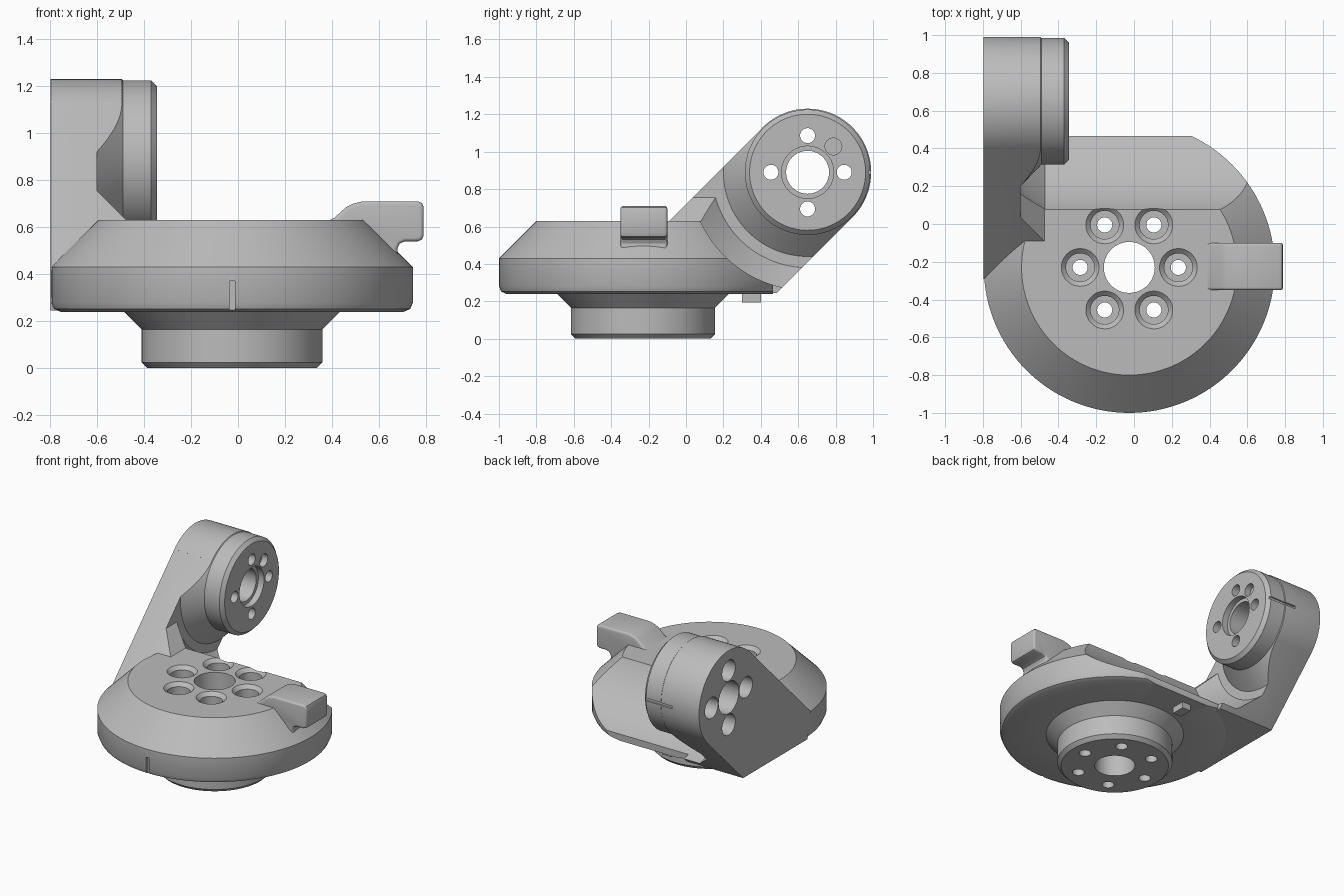
import bpy, bmesh
from math import pi, cos, sin, radians
from mathutils import Matrix

cube = bpy.data.objects.get("Cube")
if cube:
    bpy.data.objects.remove(cube, do_unlink=True)

grey = bpy.data.materials.new("light_grey")
grey.use_nodes = True
tone = (0.5, 0.5, 0.5, 1)
grey.diffuse_color = tone
grey.node_tree.nodes["Principled BSDF"].inputs["Base Color"].default_value = tone

CX, CY = -0.025, -0.23      # base axis
HY, HZ = 0.65, 0.89         # head axis, running along x
HEAD_R = 0.34


def finish(bm, name):
    bmesh.ops.recalc_face_normals(bm, faces=bm.faces)
    mesh = bpy.data.meshes.new(name)
    bm.to_mesh(mesh)
    bm.free()
    mesh.materials.append(grey)
    ob = bpy.data.objects.new(name, mesh)
    bpy.context.collection.objects.link(ob)
    return ob


def lathe(name, profile, matrix, segments=96):
    """Revolve a closed (radius, height) profile around local z."""
    bm = bmesh.new()
    rings = []
    for i in range(segments):
        a = 2 * pi * i / segments
        rings.append([bm.verts.new((r * cos(a), r * sin(a), h)) for r, h in profile])
    n = len(profile)
    for i in range(segments):
        a, b = rings[i], rings[(i + 1) % segments]
        for j in range(n):
            k = (j + 1) % n
            if profile[j][0] or profile[k][0]:
                bm.faces.new((a[j], b[j], b[k], a[k]))
    bmesh.ops.remove_doubles(bm, verts=bm.verts, dist=1e-5)
    bmesh.ops.transform(bm, matrix=matrix, verts=bm.verts)
    return finish(bm, name)


def prism(name, points, axis, lo, hi, bevel=0, both=False):
    """Extrude a profile along x (points are y, z) or y (points are x, z)."""
    bm = bmesh.new()

    def place(p, d):
        return (d, p[0], p[1]) if axis == "x" else (p[0], d, p[1])
    low = [bm.verts.new(place(p, lo)) for p in points]
    high = [bm.verts.new(place(p, hi)) for p in points]
    caps = [bm.faces.new(low), bm.faces.new(high[::-1])]
    for i in range(len(points)):
        j = (i + 1) % len(points)
        bm.faces.new((low[i], high[i], high[j], low[j]))
    if bevel:
        bmesh.ops.recalc_face_normals(bm, faces=bm.faces)
        edges = [e for f in (caps if both else caps[:1]) for e in f.edges]
        bmesh.ops.bevel(bm, geom=edges, offset=bevel, segments=4,
                        profile=0.5, affect="EDGES", clamp_overlap=True)
    return finish(bm, name)


def box(name, x, y, z):
    return prism(name, [(y[0], z[0]), (y[1], z[0]), (y[1], z[1]), (y[0], z[1])], "x", *x)


def upright(x, y):
    return Matrix.Translation((x, y, 0))


def sideways(y, z):
    return Matrix.Translation((0, y, z)) @ Matrix.Rotation(pi / 2, 4, "Y")


def drill(matrix, r, lo, hi):
    return lathe("drill", [(0, lo), (r, lo), (r, hi), (0, hi)], matrix, 40)


def cut(ob, cutters):
    for c in cutters:
        c.hide_render = True
        mod = ob.modifiers.new("cut", "BOOLEAN")
        mod.operation = "DIFFERENCE"
        mod.solver = "EXACT"
        mod.object = c
        bpy.context.view_layer.objects.active = ob
        bpy.ops.object.modifier_apply(modifier=mod.name)


def smooth(ob):
    bpy.ops.object.select_all(action="DESELECT")
    ob.select_set(True)
    bpy.context.view_layer.objects.active = ob
    bpy.ops.object.shade_smooth_by_angle(angle=radians(30))


# Ring-shaped clearance around the head, with conical flanks at the arm
swing = lathe("swing_clearance", [
    (0.335, -0.49), (0.45, -0.6), (0.51, -0.6), (0.63, -0.47), (0.63, 1),
    (0.26, 1), (0.26, -0.295), (0.335, -0.37)], sideways(HY, HZ), 128)

# Turned base: neck, flange and chamfered top
base = lathe("base", [
    (0, 0), (0.36, 0), (0.385, 0.025), (0.385, 0.165), (0.46, 0.24),
    (0.73, 0.24), (0.758, 0.252), (0.77, 0.28), (0.77, 0.43), (0.57, 0.63),
    (0, 0.63)], upright(CX, CY), 128)
base_cutters = [
    swing,
    box("back_trim", (-1, 1), (0.465, 1), (-0.1, 1)),
    box("rim_groove", (-0.037, -0.012), (-1.1, -0.975), (0.2, 0.37)),
    drill(upright(CX, CY), 0.135, -0.1, 1)]
for i in range(6):
    a = i * pi / 3
    spot = upright(CX + 0.26 * cos(a), CY + 0.26 * sin(a))
    base_cutters += [drill(spot, 0.04, -0.1, 1), lathe(
        "counterbore", [(0, 0.35), (0.075, 0.35), (0.075, 0.605), (0.1, 0.63),
                        (0.1, 0.8), (0, 0.8)], spot, 40)]
cut(base, base_cutters)

# Slanted arm with a round head
outline = [(HY + HEAD_R * cos(radians(a)), HZ + HEAD_R * sin(radians(a)))
           for a in range(-45, 136, 4)]
outline += [(0.41, 1.13), (-0.29, 0.43), (-0.25, 0.245), (0.485, 0.245)]
arm = prism("arm", outline, "x", -0.797, -0.345, bevel=0.04)
arm_cutters = [
    swing,
    prism("gusset_trim", [(-0.6, 0.755), (-0.47, 0.625), (-0.47, 0.1),
                          (0.5, 0.1), (0.5, 1.4), (-0.6, 1.4)], "y", -1, 0.2),
    box("head_slot", (-0.58, -0.3), (0.975, 1.1), (0.88, 0.9)),
    drill(sideways(HY, HZ), 0.115, -1, 0),
    drill(sideways(HY, HZ), 0.14, -0.39, 0),
    drill(sideways(HY + 0.138, HZ + 0.138), 0.045, -0.39, 0)]
for i in range(4):
    a = i * pi / 2
    spot = sideways(HY + 0.196 * cos(a), HZ + 0.196 * sin(a))
    arm_cutters += [drill(spot, 0.04, -1, 0), drill(spot, 0.075, -1, -0.5)]
cut(arm, arm_cutters)

# Side lever and the small stop under the base
lever = prism("side_lever", [
    (0.37, 0.62), (0.41, 0.64), (0.46, 0.685), (0.49, 0.7), (0.53, 0.71),
    (0.765, 0.71), (0.783, 0.703), (0.79, 0.685), (0.79, 0.565), (0.783, 0.547),
    (0.765, 0.54), (0.71, 0.54), (0.688, 0.53), (0.678, 0.51), (0.68, 0.485),
    (0.6, 0.5), (0.45, 0.58)], "y", -0.35, -0.1, bevel=0.015, both=True)
stop = box("lower_stop", (-0.16, -0.09), (0.3, 0.4), (0.195, 0.26))

for ob in (base, arm, lever, stop):
    smooth(ob)
for c in set(base_cutters + arm_cutters):
    bpy.data.objects.remove(c, do_unlink=True)
